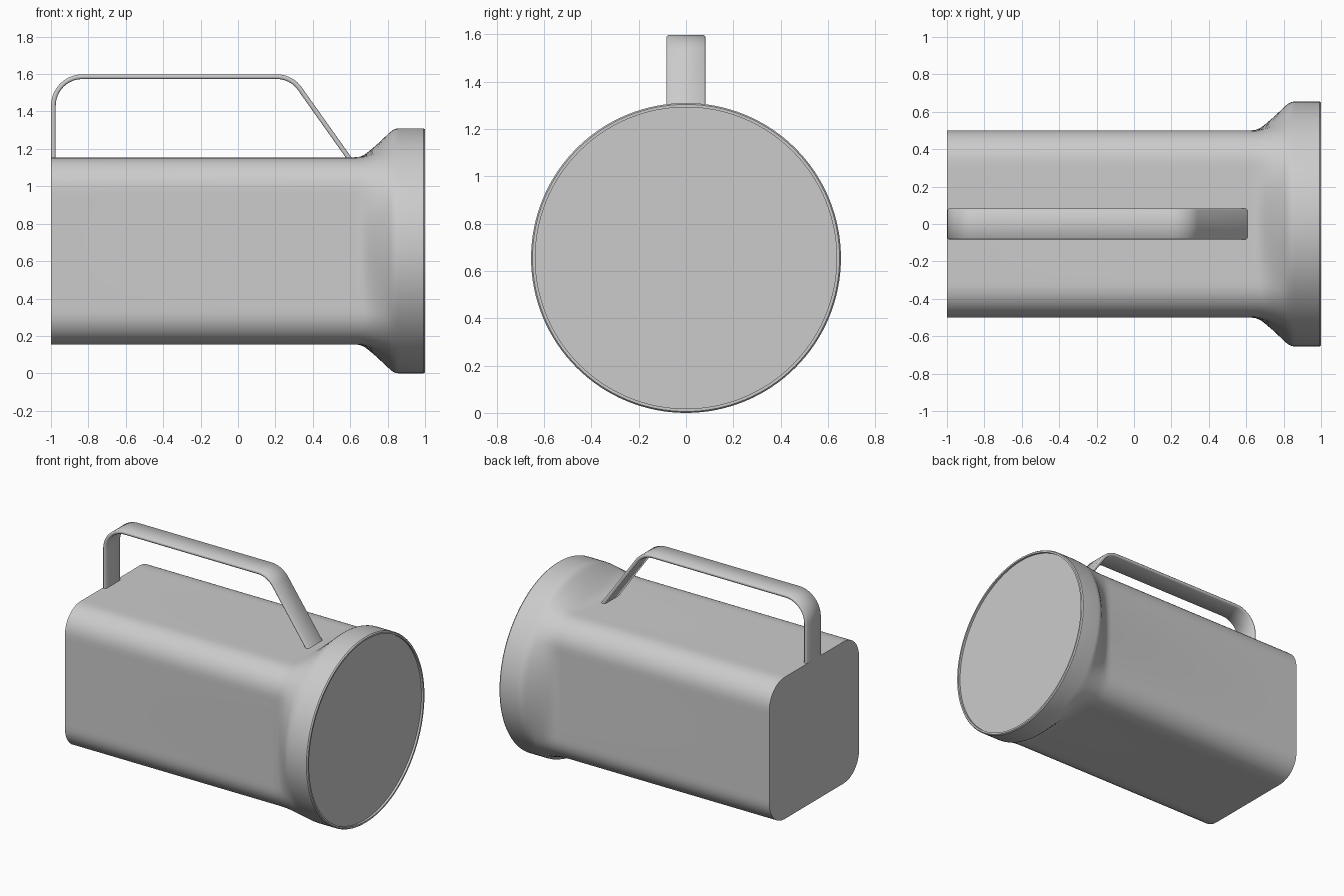
import bpy, bmesh, math
from mathutils import Vector

if "Cube" in bpy.data.objects:
    bpy.data.objects.remove(bpy.data.objects["Cube"])

CZ = 0.655          # axis height
R_HEAD = 0.655      # round head radius
HALF, CORNER = 0.5, 0.17
N = 128


def finish(name, bm, angle=35):
    bmesh.ops.recalc_face_normals(bm, faces=bm.faces)
    me = bpy.data.meshes.new(name)
    bm.to_mesh(me)
    bm.free()
    ob = bpy.data.objects.new(name, me)
    bpy.context.collection.objects.link(ob)
    bpy.ops.object.select_all(action='DESELECT')
    ob.select_set(True)
    bpy.context.view_layer.objects.active = ob
    bpy.ops.object.shade_smooth_by_angle(angle=math.radians(angle))
    return ob


def square_radius(a):
    """Distance from centre to a rounded square along angle a."""
    c, s = sorted((abs(math.cos(a)), abs(math.sin(a))), reverse=True)
    k = HALF - CORNER
    if HALF * s / c <= k:
        return HALF / c
    b = k * (c + s)
    return b + math.sqrt(b * b - 2 * k * k + CORNER * CORNER)


def ring(bm, x, radius_at):
    out = []
    for i in range(N):
        a = 2 * math.pi * i / N
        r = radius_at(a)
        out.append(bm.verts.new((x, r * math.cos(a), CZ + r * math.sin(a))))
    return out


def bridge(bm, a, b):
    n = len(a)
    for i in range(n):
        j = (i + 1) % n
        bm.faces.new((a[i], a[j], b[j], b[i]))


# Housing: rounded square blending into a round head, with a recessed rim
bm = bmesh.new()
rings = []
for x, h in [(-1.0, 0.5), (0.62, 0.5), (0.65, 0.503), (0.675, 0.513), (0.70, 0.532),
             (0.74, 0.566), (0.80, 0.622), (0.815, 0.636), (0.83, 0.647),
             (0.845, 0.653), (0.86, R_HEAD), (0.992, R_HEAD), (1.0, 0.649)]:
    if x < 0.9:
        t = (h - HALF) / (R_HEAD - HALF)
        rings.append(ring(bm, x, lambda a: (1 - t) * square_radius(a) + t * R_HEAD))
    else:
        rings.append(ring(bm, x, lambda a: h))
rings.append(ring(bm, 1.0, lambda a: 0.637))
rings.append(ring(bm, 0.982, lambda a: 0.637))
for a, b in zip(rings, rings[1:]):
    bridge(bm, a, b)
bm.faces.new(rings[0])
finish("housing", bm)

# Front lens
bm = bmesh.new()
bm.faces.new(ring(bm, 0.985, lambda a: 0.637))
lens = finish("lens", bm)
if lens.data.polygons[0].normal.x < 0:
    lens.data.flip_normals()


def fillet(p0, p, p1, r, steps=10):
    """Arc points rounding the corner p between p0 and p1."""
    u, v = (p0 - p).normalized(), (p1 - p).normalized()
    half = u.angle(v) / 2
    c = p + (u + v).normalized() * (r / math.sin(half))
    a = p + u * (r / math.tan(half)) - c      # start, relative to arc centre
    turn = math.pi - 2 * half
    return [c + a * math.cos(turn * i / steps) - u * r * math.sin(turn * i / steps)
            for i in range(steps + 1)]


# Handle: flat strap swept along a path with two rounded bends
P = [Vector(q) for q in ((-0.987, 1.145), (-0.987, 1.586), (0.285, 1.586), (0.598, 1.145))]
path = [P[0]] + fillet(P[0], P[1], P[2], 0.155) + fillet(P[1], P[2], P[3], 0.15) + [P[3]]
W, T, B = 0.082, 0.0125, 0.007
section = [(-W, -T + B), (-W + B, -T), (W - B, -T), (W, -T + B),
           (W, T - B), (W - B, T), (-W + B, T), (-W, T - B)]
bm = bmesh.new()
loops = []
for i, p in enumerate(path):
    d = (path[min(i + 1, len(path) - 1)] - path[max(i - 1, 0)]).normalized()
    n = Vector((-d.y, d.x))
    if i == len(path) - 1:      # cut the slanted foot level with the body
        n = Vector((1, 0)) / n.x
    loops.append([bm.verts.new((p.x + n.x * t, y, p.y + n.y * t)) for y, t in section])
for a, b in zip(loops, loops[1:]):
    bridge(bm, a, b)
bm.faces.new(loops[0])
bm.faces.new(loops[-1])
finish("handle", bm, 50)
